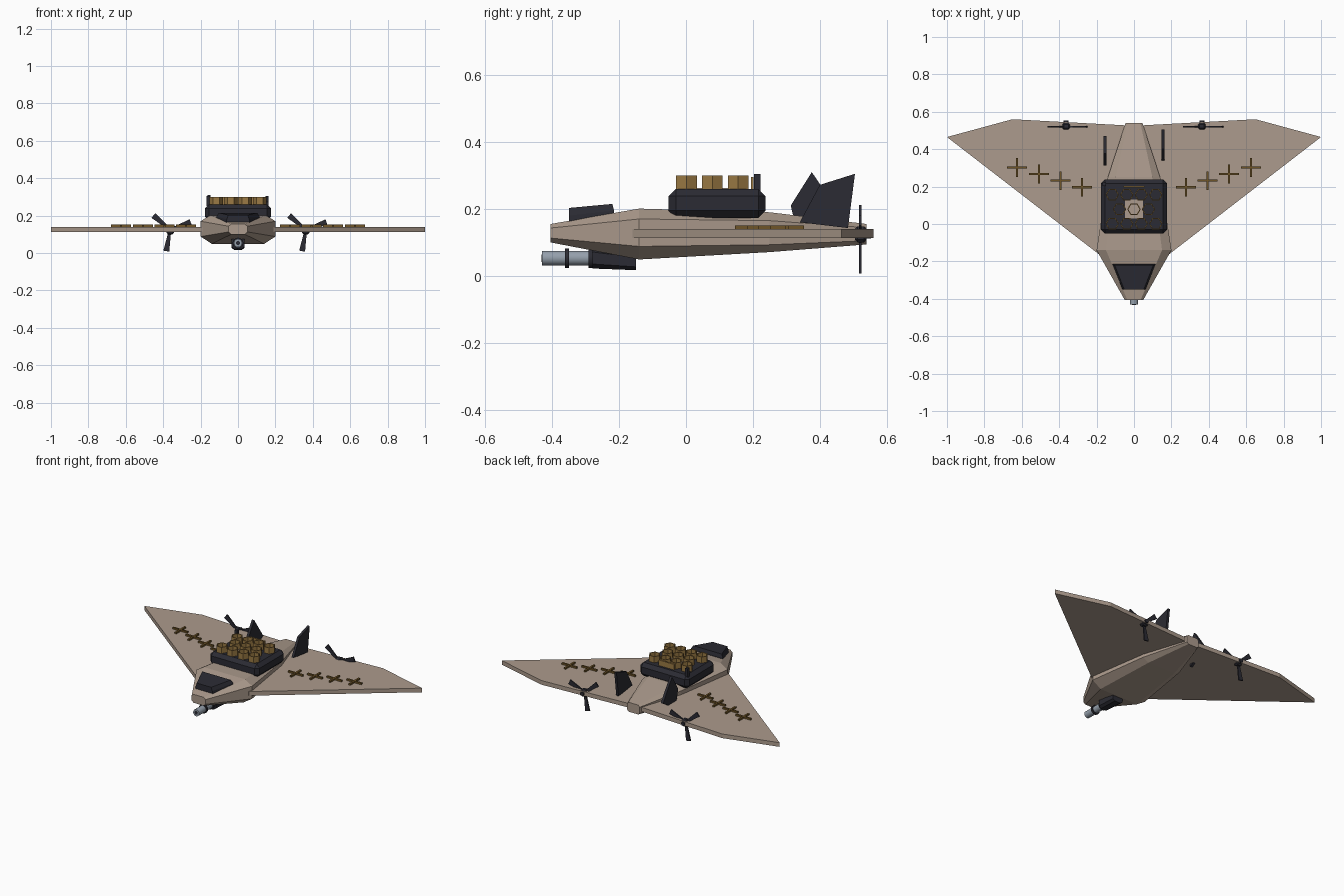
import bpy, bmesh, math
from mathutils import Matrix

if "Cube" in bpy.data.objects:
    bpy.data.objects.remove(bpy.data.objects["Cube"])


def material(name, rgb):
    m = bpy.data.materials.new(name)
    m.diffuse_color = (*rgb, 1)
    m.use_nodes = True
    m.node_tree.nodes["Principled BSDF"].inputs["Base Color"].default_value = m.diffuse_color
    return m


TAN = material("tan_paint", (0.413, 0.328, 0.266))
DARK = material("dark_metal", (0.024, 0.024, 0.033))
GOLD = material("brass", (0.328, 0.195, 0.058))
BROWN = material("dark_brass", (0.156, 0.089, 0.021))
STEEL = material("light_steel", (0.30, 0.35, 0.41))


def finish(name, bm, mat, bevel=0):
    bmesh.ops.recalc_face_normals(bm, faces=bm.faces)
    me = bpy.data.meshes.new(name)
    bm.to_mesh(me)
    bm.free()
    me.materials.append(mat)
    ob = bpy.data.objects.new(name, me)
    bpy.context.collection.objects.link(ob)
    if bevel:
        mod = ob.modifiers.new("bevel", 'BEVEL')
        mod.width, mod.segments = bevel, 1
    return ob


def loft(name, rings, mat, caps=True, closed=False, bevel=0):
    """Skin a list of point rings of equal length."""
    bm = bmesh.new()
    vs = [[bm.verts.new(p) for p in r] for r in rings]
    n = len(vs[0])
    pairs = list(zip(vs, vs[1:])) + ([(vs[-1], vs[0])] if closed else [])
    for a, b in pairs:
        for i in range(n):
            bm.faces.new((a[i], a[(i + 1) % n], b[(i + 1) % n], b[i]))
    if caps and not closed:
        bm.faces.new(vs[0])
        bm.faces.new(vs[-1])
    return finish(name, bm, mat, bevel)


def box(name, lo, hi, mat, bevel=0):
    (x0, y0, z0), (x1, y1, z1) = lo, hi
    ring = lambda z: [(x0, y0, z), (x1, y0, z), (x1, y1, z), (x0, y1, z)]
    return loft(name, [ring(z0), ring(z1)], mat, bevel=bevel)


def tube_y(name, r, y0, y1, z, mat, n=16):
    ring = lambda y: [(r * math.cos(2 * math.pi * i / n), y,
                       z + r * math.sin(2 * math.pi * i / n)) for i in range(n)]
    ob = loft(name, [ring(y0), ring(y1)], mat)
    for p in ob.data.polygons:
        p.use_smooth = len(p.vertices) == 4
    return ob


# Fuselage: octagonal stations (y, half width, top half, bottom half, z levels)
stations = [
    (-0.405, 0.050, 0.036, 0.036, 0.100, 0.113, 0.143, 0.155),
    (-0.140, 0.200, 0.150, 0.140, 0.049, 0.088, 0.170, 0.201),
    (0.250, 0.140, 0.098, 0.098, 0.071, 0.093, 0.165, 0.190),
    (0.540, 0.045, 0.034, 0.034, 0.094, 0.105, 0.144, 0.155),
]
loft("fuselage", [[(-b, y, z0), (b, y, z0), (w, y, z1), (w, y, z2),
                   (t, y, z3), (-t, y, z3), (-w, y, z2), (-w, y, z1)]
                  for y, w, t, b, z0, z1, z2, z3 in stations], TAN)

# Delta wing plate
half = [(0.19, -0.16), (1.0, 0.465), (0.65, 0.56), (0.0, 0.525)]
outline = half + [(-x, y) for x, y in reversed(half[:3])]
loft("wing", [[(x, y, z) for x, y in outline] for z in (0.113, 0.14)], TAN)

# Canopy wedge
loft("canopy", [
    [(-0.062, -0.35, 0.160), (0.062, -0.35, 0.160), (0.115, -0.215, 0.182), (-0.115, -0.215, 0.182)],
    [(-0.060, -0.35, 0.180), (0.060, -0.35, 0.180), (0.115, -0.215, 0.195), (-0.115, -0.215, 0.195)],
    [(-0.052, -0.35, 0.203), (0.052, -0.35, 0.203), (0.103, -0.220, 0.215), (-0.103, -0.220, 0.215)],
], DARK)

# Launcher base on the back, with a tan centre plate
box("launcher_base", (-0.177, -0.052, 0.173), (0.177, 0.238, 0.26), DARK, bevel=0.022)
box("launcher_centre_plate", (-0.047, 0.03, 0.258), (0.047, 0.132, 0.263), TAN)

# Open hexagonal launch tubes in staggered rows
PITCH = 0.0775


def hexagon(cx, cy, r, z):
    return [(cx + r * math.cos(i * math.pi / 3), cy + r * math.sin(i * math.pi / 3), z)
            for i in range(6)]


for row, count in enumerate((4, 3, 4)):
    for col in range(count):
        c = ((col - (count - 1) / 2) * PITCH, 0.001 + row * PITCH)
        loft("launch_tube", [hexagon(*c, 0.036, 0.255), hexagon(*c, 0.036, 0.30),
                             hexagon(*c, 0.030, 0.30), hexagon(*c, 0.030, 0.255)],
             GOLD, closed=True)

# Sight plate and antenna behind the tubes
box("sight_plate", (-0.055, 0.194, 0.255), (0.055, 0.202, 0.296), GOLD)
box("antenna", (-0.168, 0.203, 0.25), (-0.15, 0.222, 0.305), DARK)

# Tail fins: same blade, pitched in opposite directions
right_fin = [(0.34, 0.160), (0.40, 0.272), (0.505, 0.305), (0.484, 0.143)]
left_fin = [(0.341, 0.095), (0.313, 0.210), (0.376, 0.310), (0.470, 0.172)]
for name, prof, x in (("right_fin", right_fin, 0.155), ("left_fin", left_fin, -0.155)):
    loft(name, [[(x + d, y, z) for y, z in prof] for d in (-0.008, 0.008)], DARK)

# Pusher motors and three-bladed propellers
for x in (-0.363, 0.363):
    box("motor", (x - 0.02, 0.505, 0.10), (x + 0.02, 0.54, 0.148), DARK, bevel=0.008)
    hub = tube_y("propeller_hub", 0.013, 0.51, 0.553, 0.125, DARK, 8)
    hub.location.x = x
    for a in (20, 140, 260):
        prof = [(0.012, -0.007), (0.117, -0.016), (0.117, 0.016), (0.012, 0.007)]
        blade = loft("propeller_blade", [[(r, y, w) for r, w in prof]
                                         for y in (-0.004, 0.004)], DARK)
        blade.matrix_world = (Matrix.Translation((x, 0.521, 0.125))
                              @ Matrix.Rotation(math.radians(-a), 4, 'Y'))

# Cross-shaped fittings along each wing
for s in (-1, 1):
    for x, y in ((0.278, 0.197), (0.393, 0.232), (0.508, 0.267), (0.626, 0.302)):
        x *= s
        box("wing_cross_bar", (x - 0.053, y - 0.006, 0.139), (x + 0.053, y + 0.006, 0.151), BROWN)
        box("wing_cross_post", (x - 0.006, y - 0.05, 0.139), (x + 0.006, y + 0.05, 0.1505), BROWN)

# Nose gun: mount, barrel, rings and bore
loft("gun_mount", [[(-0.036, y, (a + b) / 2 - h), (-0.02, y, a), (0.02, y, a),
                    (0.036, y, (a + b) / 2 - h), (0.036, y, (a + b) / 2 + h),
                    (0.02, y, b), (-0.02, y, b), (-0.036, y, (a + b) / 2 + h)]
                   for y, a, b, h in ((-0.28, 0.022, 0.085, 0.018),
                                      (-0.15, 0.017, 0.065, 0.014))], DARK)
tube_y("gun_barrel", 0.022, -0.43, -0.27, 0.053, STEEL)
for y in (-0.355, -0.286):
    tube_y("barrel_ring", 0.029, y - 0.006, y + 0.006, 0.053, DARK)
tube_y("barrel_bore", 0.011, -0.432, -0.428, 0.053, DARK)
